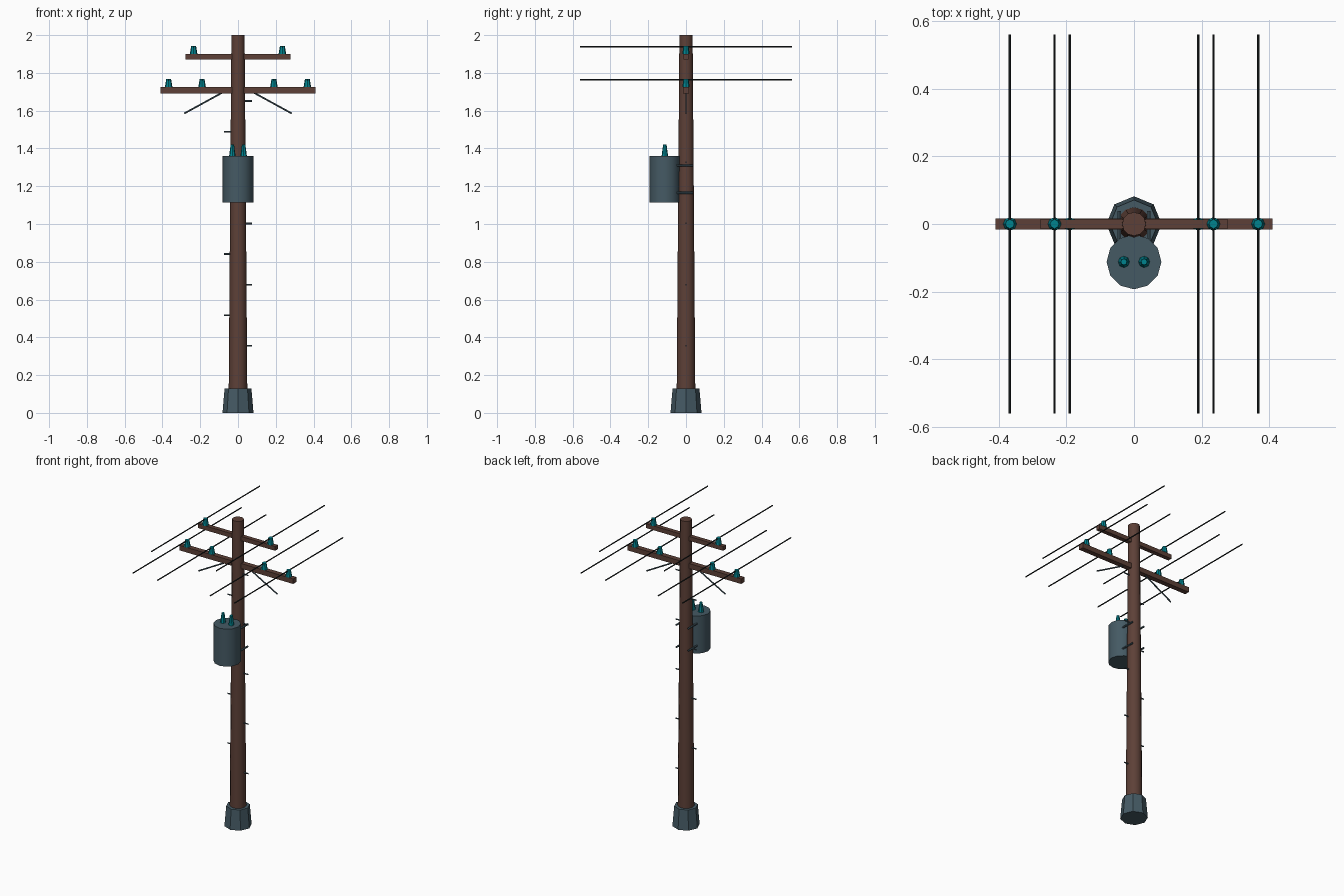
import bpy
from math import pi
from mathutils import Vector

cube = bpy.data.objects.get("Cube")
if cube:
    bpy.data.objects.remove(cube, do_unlink=True)


def material(name, hex_code):
    """Flat material from an sRGB hex code, stored as linear values."""
    srgb = [int(hex_code[i:i + 2], 16) / 255 for i in (0, 2, 4)]
    colour = [((c + 0.055) / 1.055) ** 2.4 if c > 0.04 else c / 12.92 for c in srgb] + [1]
    mat = bpy.data.materials.new(name)
    mat.use_nodes = True
    mat.diffuse_color = colour
    mat.node_tree.nodes["Principled BSDF"].inputs["Base Color"].default_value = colour
    return mat


WOOD = material("brown wood", "5D4037")
METAL = material("slate metal", "455A64")
GLASS = material("teal glass", "00838F")
WIRE = material("black wire", "1C2223")


def finish(name, mat, smooth=False):
    obj = bpy.context.object
    obj.name = name
    obj.data.materials.append(mat)
    if smooth:
        bpy.ops.object.shade_smooth_by_angle(angle=pi / 4)
    return obj


def frustum(name, mat, x, y, z0, z1, r0, r1, sides, smooth=False):
    """Upright tapered prism between two heights."""
    bpy.ops.mesh.primitive_cone_add(vertices=sides, radius1=r0, radius2=r1, depth=z1 - z0,
                                    location=(x, y, (z0 + z1) / 2))
    return finish(name, mat, smooth)


def rod(name, mat, start, end, radius, sides=6):
    """Thin round bar between two points."""
    a, b = Vector(start), Vector(end)
    axis = b - a
    bpy.ops.mesh.primitive_cylinder_add(vertices=sides, radius=radius, depth=axis.length,
                                        location=(a + b) / 2,
                                        rotation=axis.to_track_quat('Z', 'Y').to_euler())
    return finish(name, mat)


def box(name, mat, centre, size):
    bpy.ops.mesh.primitive_cube_add(size=1, location=centre)
    bpy.context.object.scale = size
    bpy.ops.object.transform_apply(location=False, rotation=False, scale=True)
    return finish(name, mat)


# Footing and tapered pole
frustum("footing", METAL, 0, 0, 0, 0.13, 0.082, 0.071, 8)
frustum("pole", WOOD, 0, 0, 0.02, 2, 0.05, 0.035, 12, True)

# Crossarms with insulators and the wires they carry
arms = [
    ("lower", 1.708, 0.82, 0.033, (0.19, 0.367)),
    ("upper", 1.886, 0.556, 0.028, (0.235,)),
]
for label, z, length, thick, offsets in arms:
    box(label + "_crossarm", WOOD, (0, 0, z), (length, thick, thick))
    top = z + thick / 2
    for offset in offsets:
        for side, sign in (("left", 1), ("right", -1)):
            x = sign * offset
            frustum(f"{label}_insulator_{side}", GLASS, x, 0, top, top + 0.042, 0.02, 0.013, 8)
            rod(f"{label}_wire_{side}", WIRE, (x, -0.56, top + 0.038), (x, 0.56, top + 0.038), 0.004)

# Diagonal braces and strap bars, mirrored
for side, sign in (("left", 1), ("right", -1)):
    rod("brace_" + side, METAL, (sign * 0.075, 0, 1.7), (sign * 0.285, 0, 1.585), 0.0045)
    for z in (1.165, 1.31):
        rod("tank_strap_" + side, METAL, (sign * 0.044, -0.05, z), (sign * 0.044, 0.038, z), 0.006)

# Transformer tank and its two bushings
frustum("transformer_tank", METAL, 0, -0.112, 1.115, 1.36, 0.081, 0.081, 12, True)
for side, sign in (("left", 1), ("right", -1)):
    frustum("bushing_" + side, GLASS, sign * 0.03, -0.112, 1.36, 1.422, 0.017, 0.009, 8)

# Climbing pegs, alternating sides
for i in range(9):
    sign = 1 if i % 2 == 0 else -1
    z = 0.355 + i * 0.162
    rod("climbing_peg", METAL, (sign * 0.03, 0, z), (sign * 0.074, 0, z), 0.0045)
